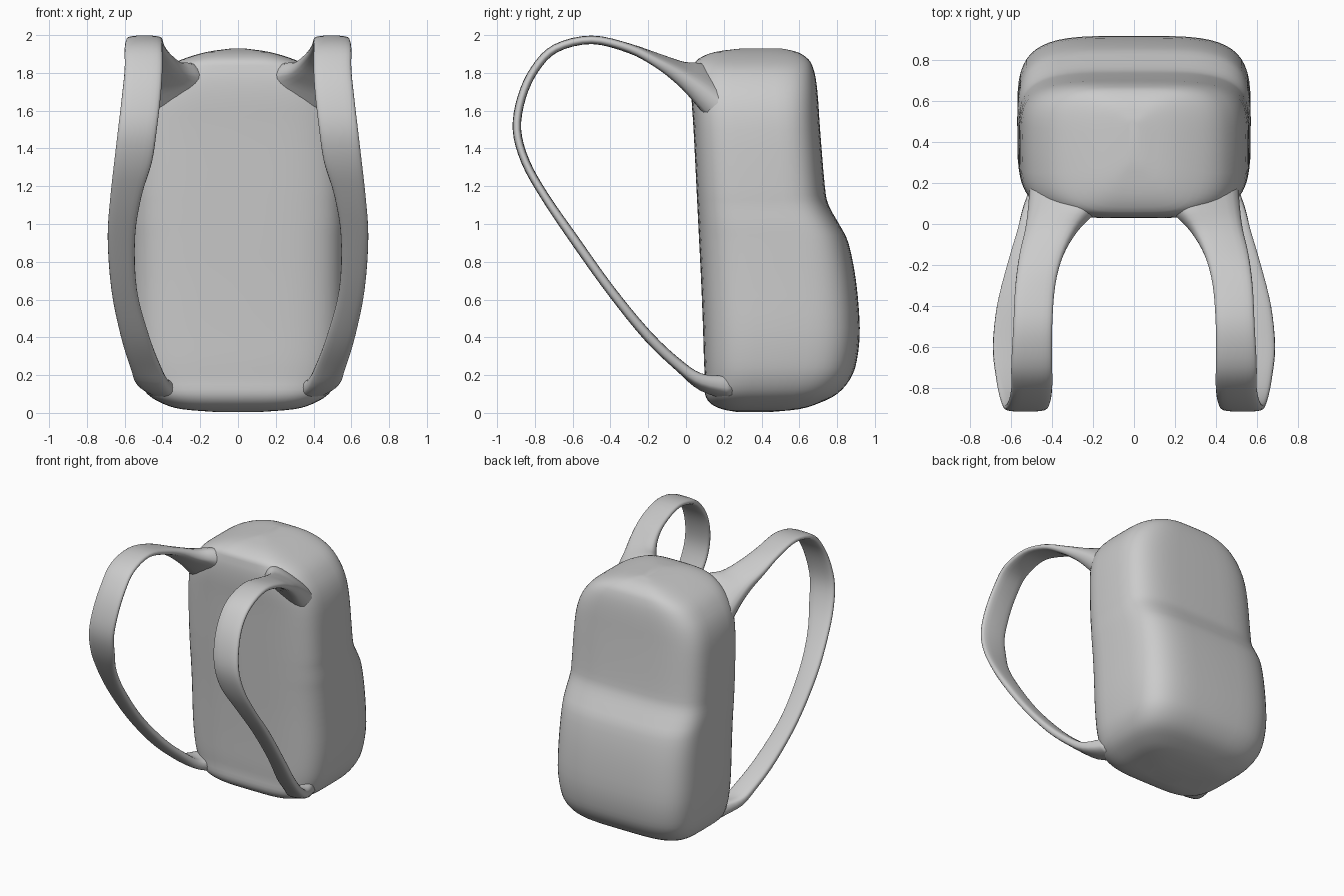
import bpy, bmesh, math
from mathutils import Vector

if "Cube" in bpy.data.objects:
    bpy.data.objects.remove(bpy.data.objects["Cube"])


def spline(rows, steps):
    """Catmull-Rom interpolation through rows of numbers."""
    rows = [Vector(r) for r in rows]
    out = []
    for i in range(len(rows) - 1):
        p0, p1 = rows[max(i - 1, 0)], rows[i]
        p2, p3 = rows[i + 1], rows[min(i + 2, len(rows) - 1)]
        for s in range(steps):
            t = s / steps
            out.append(0.5 * (2 * p1 + (p2 - p0) * t
                              + (2 * p0 - 5 * p1 + 4 * p2 - p3) * t * t
                              + (3 * p1 - p0 - 3 * p2 + p3) * t ** 3))
    out.append(rows[-1])
    return out


def superellipse(count, power):
    pts = []
    for k in range(count):
        a = 2 * math.pi * k / count
        c, s = math.cos(a), math.sin(a)
        pts.append((math.copysign(abs(c) ** (2 / power), c),
                    math.copysign(abs(s) ** (2 / power), s)))
    return pts


def loft(name, rings):
    bm = bmesh.new()
    loops = [[bm.verts.new(p) for p in ring] for ring in rings]
    n = len(loops[0])
    for a, b in zip(loops, loops[1:]):
        for k in range(n):
            bm.faces.new((a[k], a[(k + 1) % n], b[(k + 1) % n], b[k]))
    bm.faces.new(loops[0])
    bm.faces.new(loops[-1])
    bmesh.ops.recalc_face_normals(bm, faces=bm.faces)
    for f in bm.faces:
        f.smooth = True
    me = bpy.data.meshes.new(name)
    bm.to_mesh(me)
    bm.free()
    ob = bpy.data.objects.new(name, me)
    bpy.context.collection.objects.link(ob)
    return ob


# Bag body with bulging lower pocket: z, half width, front y, back y
body_rows = [
    (0.005, 0.12, 0.27, 0.45), (0.02, 0.30, 0.19, 0.60),
    (0.05, 0.40, 0.13, 0.70), (0.10, 0.48, 0.10, 0.80),
    (0.18, 0.53, 0.10, 0.87), (0.28, 0.555, 0.095, 0.905),
    (0.45, 0.57, 0.09, 0.92), (0.70, 0.57, 0.08, 0.90),
    (0.90, 0.57, 0.07, 0.86), (1.00, 0.57, 0.065, 0.81),
    (1.10, 0.565, 0.06, 0.755), (1.20, 0.565, 0.055, 0.735),
    (1.50, 0.555, 0.04, 0.71), (1.65, 0.525, 0.03, 0.70),
    (1.75, 0.47, 0.03, 0.69), (1.82, 0.40, 0.04, 0.675),
    (1.87, 0.30, 0.06, 0.65), (1.91, 0.17, 0.15, 0.59),
    (1.93, 0.03, 0.30, 0.50)]
section = superellipse(56, 4)
loft("bag_body", [[(w * u, (f + b) / 2 + (b - f) / 2 * v, z) for u, v in section]
                  for z, w, f, b in spline(body_rows, 3)])

# Shoulder straps: y, z, inner x, outer x, thickness, outer-edge rise
strap_rows = [
    (0.22, 1.62, 0.12, 0.50, 0.20, -0.16), (0.08, 1.74, 0.19, 0.51, 0.15, -0.14),
    (-0.03, 1.80, 0.28, 0.53, 0.10, -0.06), (-0.15, 1.865, 0.345, 0.56, 0.065, -0.03),
    (-0.30, 1.93, 0.385, 0.58, 0.05, 0), (-0.50, 1.975, 0.40, 0.59, 0.045, 0),
    (-0.69, 1.93, 0.40, 0.60, 0.045, 0), (-0.80, 1.82, 0.40, 0.60, 0.045, 0),
    (-0.87, 1.67, 0.41, 0.615, 0.045, 0), (-0.895, 1.50, 0.43, 0.635, 0.045, 0),
    (-0.85, 1.33, 0.455, 0.655, 0.045, 0), (-0.75, 1.15, 0.51, 0.675, 0.045, 0),
    (-0.60, 0.93, 0.545, 0.69, 0.05, 0), (-0.40, 0.65, 0.535, 0.67, 0.05, 0),
    (-0.20, 0.405, 0.47, 0.62, 0.055, 0), (-0.03, 0.245, 0.41, 0.57, 0.06, 0),
    (0.09, 0.16, 0.36, 0.54, 0.08, 0.03), (0.25, 0.13, 0.28, 0.48, 0.12, 0.05)]
path = spline(strap_rows, 4)
section = superellipse(20, 3)
rings = []
for i, (y, z, xi, xo, t, rise) in enumerate(path):
    a, b = path[max(i - 1, 0)], path[min(i + 1, len(path) - 1)]
    tangent = Vector((0, b[0] - a[0], b[1] - a[1])).normalized()
    across = Vector((xo - xi, 0, rise)) / 2
    normal = across.cross(tangent).normalized() * t / 2
    centre = Vector(((xi + xo) / 2, y, z))
    rings.append([centre + across * u + normal * v for u, v in section])
straps = loft("shoulder_straps", rings)
straps.modifiers.new("mirror", "MIRROR").use_mirror_merge = False
